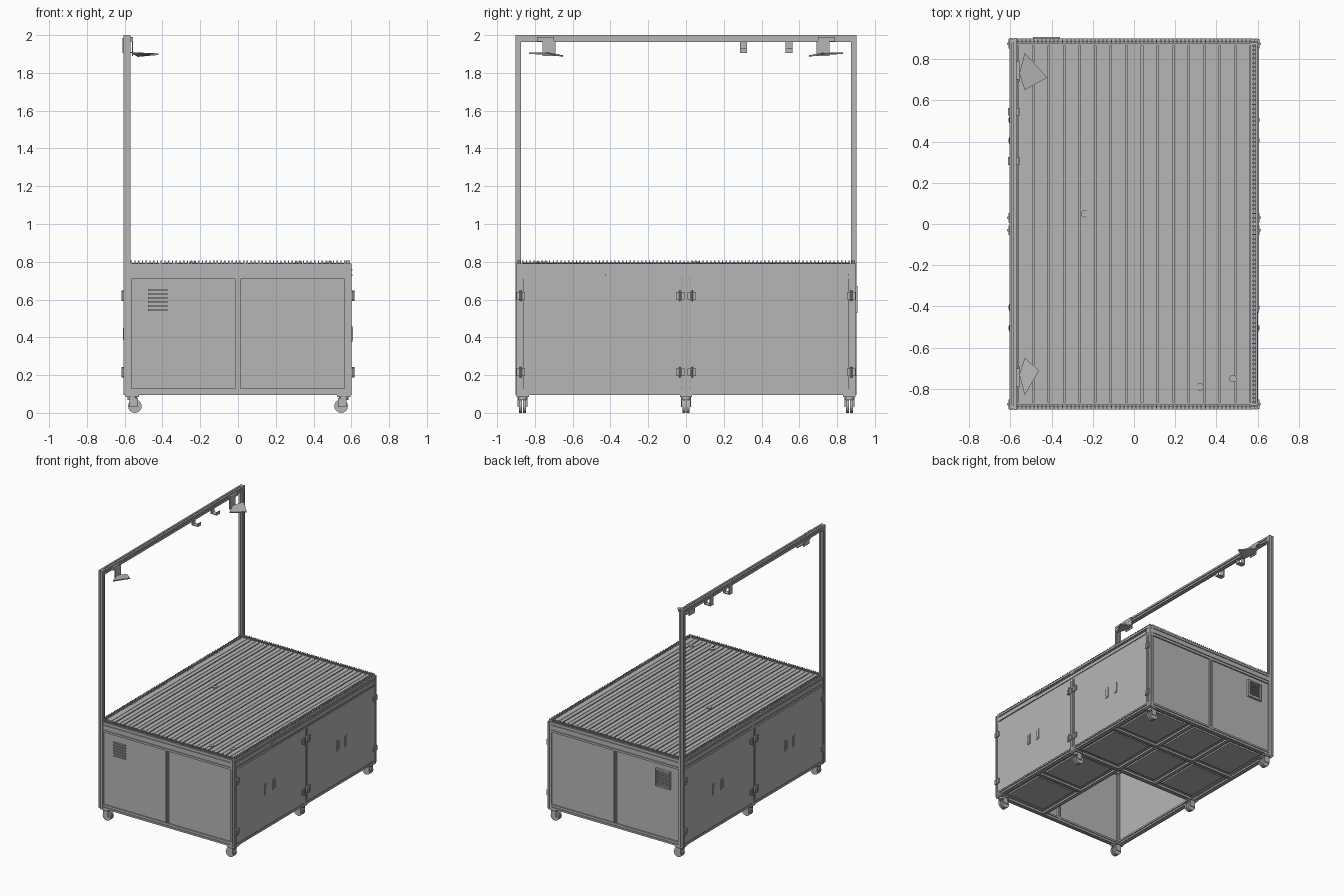
import bpy, bmesh, math
from mathutils import Vector, Matrix

cube = bpy.data.objects.get("Cube")
if cube:
    bpy.data.objects.remove(cube, do_unlink=True)

grey = bpy.data.materials.new("light_grey")
grey.use_nodes = True
colour = (0.47, 0.47, 0.47, 1)
grey.diffuse_color = colour
grey.node_tree.nodes["Principled BSDF"].inputs["Base Color"].default_value = colour


def finish(name, bm):
    bmesh.ops.recalc_face_normals(bm, faces=bm.faces)
    me = bpy.data.meshes.new(name)
    bm.to_mesh(me)
    bm.free()
    me.materials.append(grey)
    ob = bpy.data.objects.new(name, me)
    bpy.context.collection.objects.link(ob)
    return ob


def box(bm, x, y, z):
    """Box from (min, max) pairs on each axis."""
    size = [b - a for a, b in (x, y, z)]
    mid = [(a + b) / 2 for a, b in (x, y, z)]
    m = Matrix.Translation(mid) @ Matrix.Diagonal((*size, 1))
    bmesh.ops.create_cube(bm, size=1, matrix=m)


def cyl(bm, centre, r, depth, axis="Z", n=16):
    rot = Matrix.Rotation(math.pi / 2, 4, "X" if axis == "Y" else "Y") if axis != "Z" else Matrix()
    bmesh.ops.create_cone(bm, cap_ends=True, segments=n, radius1=r, radius2=r,
                          depth=depth, matrix=Matrix.Translation(centre) @ rot)


def bar(bm, x, y, z, axis):
    """Slotted extrusion filling the given box, running along one axis."""
    lim = (x, y, z)
    others = [i for i in range(3) if i != axis]
    side = [(-1, -1), (-.2, -1), (-.2, -.6), (.2, -.6), (.2, -1)]
    section = []
    for _ in range(4):
        section += side
        side = [(-v, u) for u, v in side]
    verts = []
    for p in section:
        co = [0, 0, 0]
        co[axis] = lim[axis][0]
        for i, t in zip(others, p):
            a, b = lim[i]
            co[i] = (a + b) / 2 + t * (b - a) / 2
        verts.append(bm.verts.new(co))
    face = bm.faces.new(verts)
    ext = bmesh.ops.extrude_face_region(bm, geom=[face])
    move = Vector((0, 0, 0))
    move[axis] = lim[axis][1] - lim[axis][0]
    bmesh.ops.translate(bm, vec=move, verts=[v for v in ext["geom"] if isinstance(v, bmesh.types.BMVert)])


def span(c, w):
    return (c - w / 2, c + w / 2)


X, Y = 0.6, 0.9          # half footprint
BASE, TOP = 0.095, 0.79  # cabinet heights
W = 0.035                # extrusion width
xm, ym = X - W / 2, Y - W / 2

# Cabinet frame
bm = bmesh.new()
for sx in (-1, 1):
    for py in (-ym, 0, ym):
        bar(bm, span(sx * xm, W), span(py, W), (BASE, TOP), 2)
    for z in ((BASE, 0.13), (0.71, 0.75), (0.75, TOP)):
        bar(bm, span(sx * xm, W), (-ym, ym), z, 1)
for sy in (-1, 1):
    bar(bm, span(0, 0.025), span(sy * ym, W), (BASE, 0.72), 2)
    for z in ((BASE, 0.13), (0.71, 0.75), (0.75, TOP)):
        bar(bm, (-xm, xm), span(sy * ym, W), z, 0)
bar(bm, (-xm, xm), span(0, W), (BASE, 0.13), 0)
finish("cabinet_frame", bm)

# Front and back panels
bm = bmesh.new()
for sy in (-1, 1):
    for sx in (-1, 1):
        box(bm, span(sx * 0.289, 0.555), span(sy * 0.886, 0.008), (0.125, 0.715))
finish("end_panels", bm)

# Side doors with handles and hinges
doors, handles, hinges = bmesh.new(), bmesh.new(), bmesh.new()
for sx in (-1, 1):
    for sy in (-1, 1):
        box(doors, span(sx * 0.594, 0.016), span(sy * 0.444, 0.84), (0.125, 0.712))
        for hy in (0.405, 0.505):
            box(handles, span(sx * 0.603, 0.008), span(sy * hy, 0.032), (0.375, 0.46))
            box(handles, span(sx * 0.606, 0.006), span(sy * hy, 0.018), (0.385, 0.45))
        for z in (0.215, 0.62):
            for hy in (0.03, 0.875):
                box(hinges, span(sx * 0.604, 0.012), span(sy * hy, 0.045), span(z, 0.04))
                cyl(hinges, (sx * 0.609, sy * hy, z), 0.007, 0.055, n=10)
finish("side_doors", doors)
finish("door_handles", handles)
finish("door_hinges", hinges)

# Long strip on the upper side rail
bm = bmesh.new()
box(bm, (0.598, 0.606), (-0.43, 0.86), (0.725, 0.732))
box(bm, (0.598, 0.606), (-0.43, 0.86), (0.753, 0.76))
box(bm, (0.598, 0.602), (-0.43, 0.86), (0.732, 0.753))
finish("side_rail_strip", bm)

# Louvred vents on both ends
bm = bmesh.new()
for i in range(6):
    box(bm, span(-0.425, 0.105), (-0.9, -0.886), span(0.545 + i * 0.021, 0.009))
    box(bm, span(-0.425, 0.10), (0.886, 0.902), span(0.55 + i * 0.02, 0.008))
for s in (-1, 1):
    box(bm, span(-0.425 + s * 0.06, 0.012), (0.886, 0.908), (0.53, 0.67))
    box(bm, span(-0.425, 0.13), (0.886, 0.908), span(0.6 + s * 0.065, 0.012))
finish("vents", bm)

# Table top: base sheet, long slats and knobs
bm = bmesh.new()
box(bm, (-0.57, 0.57), (-0.87, 0.87), (0.755, 0.78))
finish("top_sheet", bm)
bm = bmesh.new()
pitch, count = 0.0755, 15
for i in range(count):
    x = -0.565 + pitch * (i + 0.5)
    box(bm, span(x, pitch - 0.008), (-0.868, 0.868), (0.778, 0.793))
    box(bm, span(x, 0.01), (-0.86, 0.86), (0.79, 0.796))
finish("top_slats", bm)
bm = bmesh.new()
for x, y in ((-0.24, 0.05), (0.32, -0.79), (0.48, -0.75)):
    cyl(bm, (x, y, 0.795), 0.018, 0.014)
finish("top_knobs", bm)

# Comb of small teeth round the rim
bm = bmesh.new()
for s in (-1, 1):
    n = 88
    for i in range(n):
        y = -0.885 + 1.77 * i / (n - 1)
        box(bm, span(s * 0.582, 0.02), span(y, 0.007), (0.785, 0.806))
    n = 58
    for i in range(n):
        x = -0.565 + 1.13 * i / (n - 1)
        box(bm, span(x, 0.007), span(s * 0.885, 0.02), (0.785, 0.806))
finish("rim_teeth", bm)

# Overhead frame
bm = bmesh.new()
for sy in (-1, 1):
    bar(bm, (-0.605, -0.57), span(sy * 0.888, 0.03), (BASE, 2), 2)
bar(bm, (-0.605, -0.57), (-0.89, 0.89), (1.963, 2), 1)
finish("overhead_frame", bm)

# Hooks below the beam
bm = bmesh.new()
for y in (0.305, 0.545):
    box(bm, (-0.612, -0.604), span(y, 0.038), (1.905, 1.985))
    box(bm, (-0.612, -0.556), span(y, 0.038), (1.905, 1.911))
    box(bm, (-0.561, -0.556), span(y, 0.038), (1.905, 1.93))
finish("beam_hooks", bm)

# Corner clips with a pointed plate
bm = bmesh.new()
for s, tip in ((-1, -0.46), (1, -0.42)):
    box(bm, (-0.57, -0.555), span(s * 0.745, 0.09), (1.965, 1.99))
    box(bm, (-0.562, -0.556), span(s * 0.725, 0.07), (1.89, 1.97))
    low = [(-0.557, s * 0.73, 1.9), (-0.53, s * 0.65, 1.885), (tip, s * 0.71, 1.895), (-0.53, s * 0.83, 1.9)]
    vs = [bm.verts.new(p) for p in low]
    f = bm.faces.new(vs)
    e = bmesh.ops.extrude_face_region(bm, geom=[f])
    bmesh.ops.translate(bm, vec=(0, 0, 0.008), verts=[v for v in e["geom"] if isinstance(v, bmesh.types.BMVert)])
finish("corner_clips", bm)

# Underside trays and beams, with one bay left open
trays, beams = bmesh.new(), bmesh.new()
cols = [(-0.57, -0.2), (-0.2, 0.15), (0.15, 0.57)]
rows = [(-0.87, -0.44), (-0.44, 0), (0, 0.44), (0.44, 0.87)]
for r, (y0, y1) in enumerate(rows):
    for c, (x0, x1) in enumerate(cols):
        if r < 2 and c < 2:
            continue
        box(trays, (x0, x1), (y0, y1), (0.12, 0.13))
        box(trays, (x0 + 0.04, x1 - 0.04), (y0 + 0.04, y1 - 0.04), (0.108, 0.125))
for x, y0 in ((0.15, -0.87), (-0.2, 0)):
    bar(beams, span(x, 0.03), (y0, 0.87), (0.098, 0.13), 1)
bar(beams, (0.15, 0.57), span(-0.44, 0.03), (0.098, 0.13), 0)
bar(beams, (-0.57, 0.57), span(0.44, 0.03), (0.098, 0.13), 0)
finish("floor_trays", trays)
finish("floor_beams", beams)

# Casters
bm = bmesh.new()
for sx in (-1, 1):
    for y in (-0.865, 0, 0.865):
        x = sx * 0.56
        box(bm, span(x, 0.07), span(y, 0.065), (0.084, 0.097))
        cyl(bm, (x, y, 0.078), 0.026, 0.018)
        for s in (-1, 1):
            box(bm, span(x - sx * 0.008, 0.045), span(y + s * 0.024, 0.006), (0.03, 0.078))
            cyl(bm, (x - sx * 0.014, y + s * 0.011, 0.036), 0.036, 0.016, "Y", 20)
casters = finish("casters", bm)
bpy.context.view_layer.objects.active = casters
casters.select_set(True)
bpy.ops.object.shade_smooth_by_angle(angle=math.radians(35))
casters.select_set(False)
